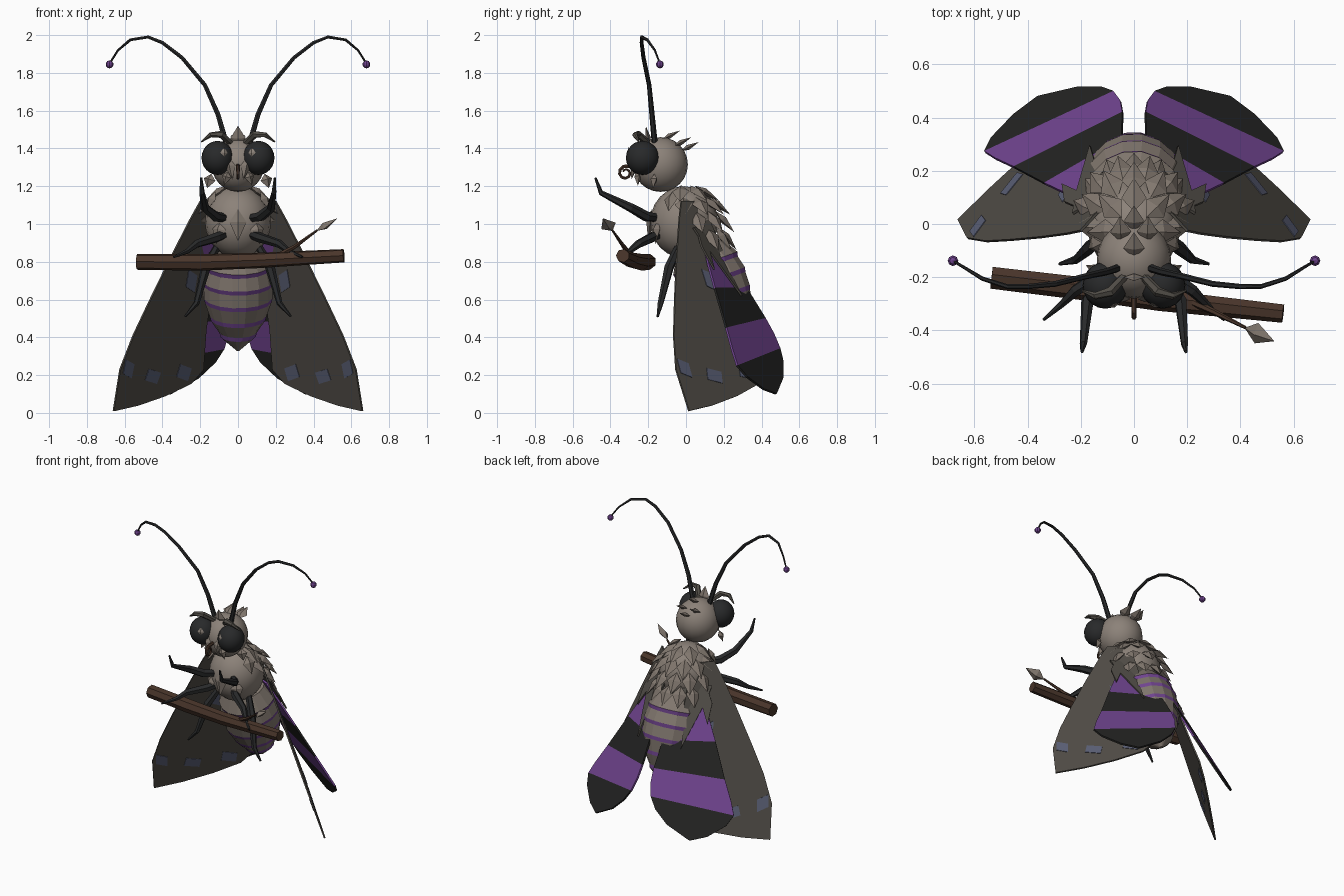
import bpy, bmesh, math
from mathutils import Vector as V

if "Cube" in bpy.data.objects:
    bpy.data.objects.remove(bpy.data.objects["Cube"])


def material(name, hexcol):
    m = bpy.data.materials.new(name)
    rgb = [int(hexcol[i:i + 2], 16) / 255 for i in (0, 2, 4)]
    m.diffuse_color = [c / 12.92 if c < 0.04 else ((c + 0.055) / 1.055) ** 2.4 for c in rgb] + [1]
    m.use_nodes = True
    m.node_tree.nodes["Principled BSDF"].inputs["Base Color"].default_value = m.diffuse_color
    return m


FUR = material("grey fur", "8c8279")
SCALE = material("grey scale", "81776e")
WING = material("dark grey wing", "514d47")
PURPLE = material("purple", "70448f")
BLACK = material("black band", "232322")
DARK = material("dark limb", "28292a")
BLUE = material("dusty blue", "5b6076")
BARK = material("brown bark", "49352a")


def finish(name, bm, mats, smooth=False):
    bmesh.ops.recalc_face_normals(bm, faces=bm.faces)
    me = bpy.data.meshes.new(name)
    bm.to_mesh(me)
    bm.free()
    for m in mats:
        me.materials.append(m)
    ob = bpy.data.objects.new(name, me)
    bpy.context.collection.objects.link(ob)
    if smooth:
        me.polygons.foreach_set("use_smooth", [True] * len(me.polygons))
    return ob


def ball(name, loc, radii, mat, u=20, v=12, smooth=True):
    bm = bmesh.new()
    bmesh.ops.create_uvsphere(bm, u_segments=u, v_segments=v, radius=1)
    for p in bm.verts:
        p.co = V(loc) + V(a * b for a, b in zip(p.co, radii))
    return finish(name, bm, [mat], smooth)


def tube(name, pts, radii, mats, sides=6, pick=lambda i: 0):
    """Loft rings along a path; pick(i) gives the material of segment i."""
    pts = [V(p) for p in pts]
    bm, rings = bmesh.new(), []
    u = V((0.31, 0.2, 0.93))
    for i, p in enumerate(pts):
        t = (pts[min(i + 1, len(pts) - 1)] - pts[max(i - 1, 0)]).normalized()
        u = (u - t * u.dot(t)).normalized()
        w = t.cross(u)
        rings.append([bm.verts.new(p + (u * math.cos(a) + w * math.sin(a)) * radii[i])
                      for a in (2 * math.pi * k / sides for k in range(sides))])
    for i in range(len(pts) - 1):
        for k in range(sides):
            j = (k + 1) % sides
            f = bm.faces.new((rings[i][k], rings[i][j], rings[i + 1][j], rings[i + 1][k]))
            f.material_index = pick(i)
    bm.faces.new(rings[0])
    bm.faces.new(rings[-1])
    return finish(name, bm, mats)


def diamond(name, loc, along, normal, length, width, mat=SCALE, thick=0.02):
    """Pointed scale with a raised middle on each side."""
    d = V(along).normalized()
    n = V(normal)
    n = (n - d * n.dot(d)).normalized()
    s, c = d.cross(n), V(loc)
    bm = bmesh.new()
    rim = [bm.verts.new(c + q) for q in (d * length * 0.6, s * width / 2,
                                         -d * length * 0.4, -s * width / 2)]
    for h in (n, -n):
        top = bm.verts.new(c + h * thick)
        for k in range(4):
            bm.faces.new((rim[k], rim[(k + 1) % 4], top))
    return finish(name, bm, [mat])


def plates(name, sx, plane, polys, mats, thick):
    """Flat plates given as (x, z) outlines lying on a slanted plane."""
    a, b, c, k = plane
    n = V((sx * a, b, c)).normalized() * thick / 2
    bm = bmesh.new()
    for outline, mi in polys:
        mid = [V((sx * x, (k - a * x - c * z) / b, z)) for x, z in outline]
        top = [bm.verts.new(p + n) for p in mid]
        bot = [bm.verts.new(p - n) for p in mid]
        fs = [bm.faces.new(top), bm.faces.new(bot[::-1])]
        for i in range(len(mid)):
            j = (i + 1) % len(mid)
            fs.append(bm.faces.new((top[i], bot[i], bot[j], top[j])))
        for f in fs:
            f.material_index = mi
    return finish(name, bm, mats)


# Body
ball("head", (0, -0.135, 1.315), (0.14, 0.145, 0.145), FUR)
THORAX, SIZE = V((0, -0.01, 1.01)), V((0.175, 0.18, 0.19))
ball("thorax", THORAX, SIZE, FUR)

# Abdomen with thin purple rings
axis, start = V((0, 0.34, -0.94)), V((0, 0.07, 0.88))
profile = [(0, 0.13), (0.106, 0.18), (0.197, 0.19), (0.293, 0.182), (0.394, 0.15),
           (0.49, 0.098), (0.585, 0.008)]
dist, rad = [0], [0.13]
for d, r in profile[1:-1]:
    dist += [d - 0.012, d + 0.012]
    rad += [r + 0.003, r - 0.003]
dist.append(0.585)
rad.append(0.008)
tube("abdomen", [start + axis * d for d in dist], rad, [SCALE, PURPLE], 16, lambda i: i % 2)

# Wing planes: a*x + b*y + c*z = k
FORE = (0.156, 0.144, 0.07, 0.1058)
HIND = (0.164, 0.284, 0.1725, 0.2117)
fore = [(0.1, 1.12), (0.2, 1.12), (0.25, 1.03), (0.35, 0.835), (0.465, 0.6), (0.555, 0.41),
        (0.625, 0.23), (0.66, 0.01), (0.53, 0.04), (0.386, 0.09), (0.25, 0.155),
        (0.185, 0.23), (0.17, 0.44), (0.12, 0.8)]
hind = [([(0.11, 0.93), (0.16, 0.93), (0.26, 0.79), (0.335, 0.66), (0.045, 0.66), (0.06, 0.78)], 0),
        ([(0.335, 0.66), (0.45, 0.45), (0.042, 0.50), (0.045, 0.66)], 1),
        ([(0.45, 0.45), (0.52, 0.33), (0.56, 0.25), (0.075, 0.34), (0.05, 0.42), (0.042, 0.50)], 0),
        ([(0.56, 0.25), (0.535, 0.19), (0.45, 0.125), (0.36, 0.10), (0.21, 0.185),
          (0.12, 0.27), (0.075, 0.34)], 1)]
spots = []
for x, z, w, h in [(0.29, 0.215, 0.04, 0.045), (0.455, 0.195, 0.042, 0.04),
                   (0.583, 0.235, 0.03, 0.05), (0.25, 0.70, 0.03, 0.06)]:
    spots.append(([(x - w, z + h * 0.5), (x + w * 0.5, z + h), (x + w, z - h * 0.5),
                   (x - w * 0.5, z - h)], 0))

# Paired parts
for sx, side in ((-1, "left"), (1, "right")):
    def P(*q):
        return V((sx * q[0], q[1], q[2]))

    def limb(name, pts, radii, mat=DARK, sides=6):
        return tube(f"{name}_{side}", [P(*q) for q in pts], radii, [mat], sides)

    plates(f"forewing_{side}", sx, FORE, [(fore, 0)], [WING], 0.01)
    plates(f"forewing_spots_{side}", sx, FORE, spots, [BLUE], 0.016)
    plates(f"hindwing_{side}", sx, HIND, hind, [PURPLE, BLACK], 0.012)
    # Pointed covers over the wing roots
    lift = HIND[:3] + (HIND[3] + 0.006,)
    plates(f"wing_cover_{side}", sx, lift,
           [([(0.1, 0.98), (0.23, 0.98), (0.22, 0.88), (0.165, 0.62), (0.13, 0.85)], 0),
            ([(0.2, 0.98), (0.26, 0.88), (0.27, 0.76), (0.2, 0.88)], 0),
            ([(0.06, 0.97), (0.13, 0.97), (0.12, 0.85), (0.085, 0.74)], 0)], [WING], 0.01)
    # Eye with pale glint, brow and cheek scales
    ball(f"eye_{side}", P(0.108, -0.23, 1.35), (0.085, 0.088, 0.09), DARK)
    out = P(-0.036, -0.08, 0.028).normalized()
    diamond(f"eye_glint_{side}", P(0.108, -0.23, 1.35) + out * 0.087, P(0, 0.1, 1), out,
            0.055, 0.042, FUR, 0.008)
    limb("brow", [(0.03, -0.19, 1.42), (0.09, -0.255, 1.475), (0.145, -0.27, 1.472),
                  (0.195, -0.25, 1.435)], [0.016, 0.02, 0.014, 0.004], WING)
    diamond(f"cheek_scale_{side}", P(0.15, -0.17, 1.235), P(0.3, -0.1, -1), P(0.5, -1, 0), 0.08, 0.07)
    diamond(f"palp_{side}", P(0.04, -0.275, 1.305), P(-0.15, -0.2, -1), P(0.3, -1, 0), 0.12, 0.055)
    diamond(f"mouth_scale_{side}", P(0.06, -0.255, 1.25), P(0.3, 0, -1), P(0.3, -1, 0), 0.08, 0.05)
    # Antenna with knob
    limb("antenna", [(0.06, -0.165, 1.42), (0.106, -0.18, 1.58), (0.175, -0.195, 1.735),
                     (0.296, -0.225, 1.88), (0.4, -0.235, 1.96), (0.476, -0.235, 1.99),
                     (0.57, -0.205, 1.975), (0.635, -0.165, 1.92), (0.68, -0.138, 1.85)],
         [0.016, 0.014, 0.012, 0.011, 0.01, 0.009, 0.008, 0.006, 0.005])
    ball(f"antenna_knob_{side}", P(0.68, -0.138, 1.845), (0.021,) * 3, PURPLE, 8, 5, False)
    # Legs
    limb("front_leg", [(0.06, -0.14, 1.03), (0.12, -0.21, 1.04), (0.175, -0.29, 1.085),
                       (0.19, -0.45, 1.165), (0.195, -0.48, 1.245)],
         [0.022, 0.028, 0.024, 0.014, 0.006])
    limb("middle_leg", [(0.06, -0.13, 0.95), (0.11, -0.18, 0.93), (0.22, -0.25, 0.895),
                        (0.27, -0.3, 0.855), (0.34, -0.36, 0.825)],
         [0.022, 0.027, 0.022, 0.014, 0.006])
    limb("hind_leg", [(0.11, -0.04, 0.88), (0.17, -0.09, 0.77), (0.22, -0.135, 0.58),
                      (0.28, -0.15, 0.51)], [0.02, 0.026, 0.016, 0.006])
    # Chest scales
    diamond(f"chest_scale_{side}", P(0.1, -0.155, 0.97), P(0.2, -0.1, -1), P(0.5, -1, 0), 0.13, 0.08)
    diamond(f"collar_scale_{side}", P(0.14, -0.08, 1.13), P(0.5, -0.2, -1), P(1, -0.6, 0.4), 0.12, 0.08)

# Overlapping scales on the back of the thorax
for row, (el, count, spread) in enumerate([(58, 5, 100), (34, 7, 95), (10, 6, 75),
                                           (-14, 5, 55), (-36, 3, 30)]):
    for i in range(count):
        az = math.radians(90 - spread + 2 * spread * i / (count - 1))
        e = math.radians(el)
        n = V((math.cos(az) * math.cos(e), math.sin(az) * math.cos(e), math.sin(e)))
        pos = THORAX + V(a * b for a, b in zip(n, SIZE))
        flat = V((math.cos(az), math.sin(az), 0))
        along = V((0, 0.15, -0.85)) + flat * (0.5 + max(0, el) / 80)
        pos += flat * 0.012 + V((0, 0.012 * row, -0.01 * row))
        diamond(f"back_scale_{row}_{i}", pos, along, n + flat * 0.4 + V((0, 0, 0.4)), 0.15, 0.095)
diamond("chest_scale_middle", (0, -0.19, 1.01), (0, -0.1, -1), (0, -1, 0), 0.17, 0.09)

# Head tuft
for i, (x, y, z) in enumerate([(0, -0.2, 1.455), (0, -0.09, 1.465), (0.05, -0.03, 1.43),
                               (-0.05, -0.03, 1.43), (0, 0.01, 1.405)]):
    along = (0, -0.2, 1) if i == 0 else (x, 0.9, 0.45)
    diamond(f"head_scale_{i}", (x, y, z), along, (0, -1, 0.2) if i == 0 else (0, -0.4, 1),
            0.11, 0.08, SCALE, 0.014)

# Coiled tongue
coil = [(0, -0.27, 1.31)]
coil += [(0, -0.32 + r * math.cos(a), 1.27 + r * math.sin(a)) for a, r in
         ((1.2 + 0.7 * k, 0.038 - 0.002 * k) for k in range(12))]
tube("tongue", coil, [0.011 - 0.0005 * k for k in range(13)], [BARK])

# Branch, twig and bud
tube("branch", [(-0.535, -0.2, 0.8), (-0.2, -0.24, 0.797), (0.1, -0.285, 0.807),
                (0.56, -0.335, 0.832)], [0.043, 0.045, 0.042, 0.036], [BARK], 7)
tube("twig", [(0.17, -0.27, 0.81), (0.3, -0.33, 0.88), (0.42, -0.39, 0.967)],
     [0.018, 0.012, 0.006], [BARK])
diamond("bud", (0.46, -0.41, 0.99), (0.1, -0.045, 0.06), (-0.35, -0.3, 0.8), 0.14, 0.085)
